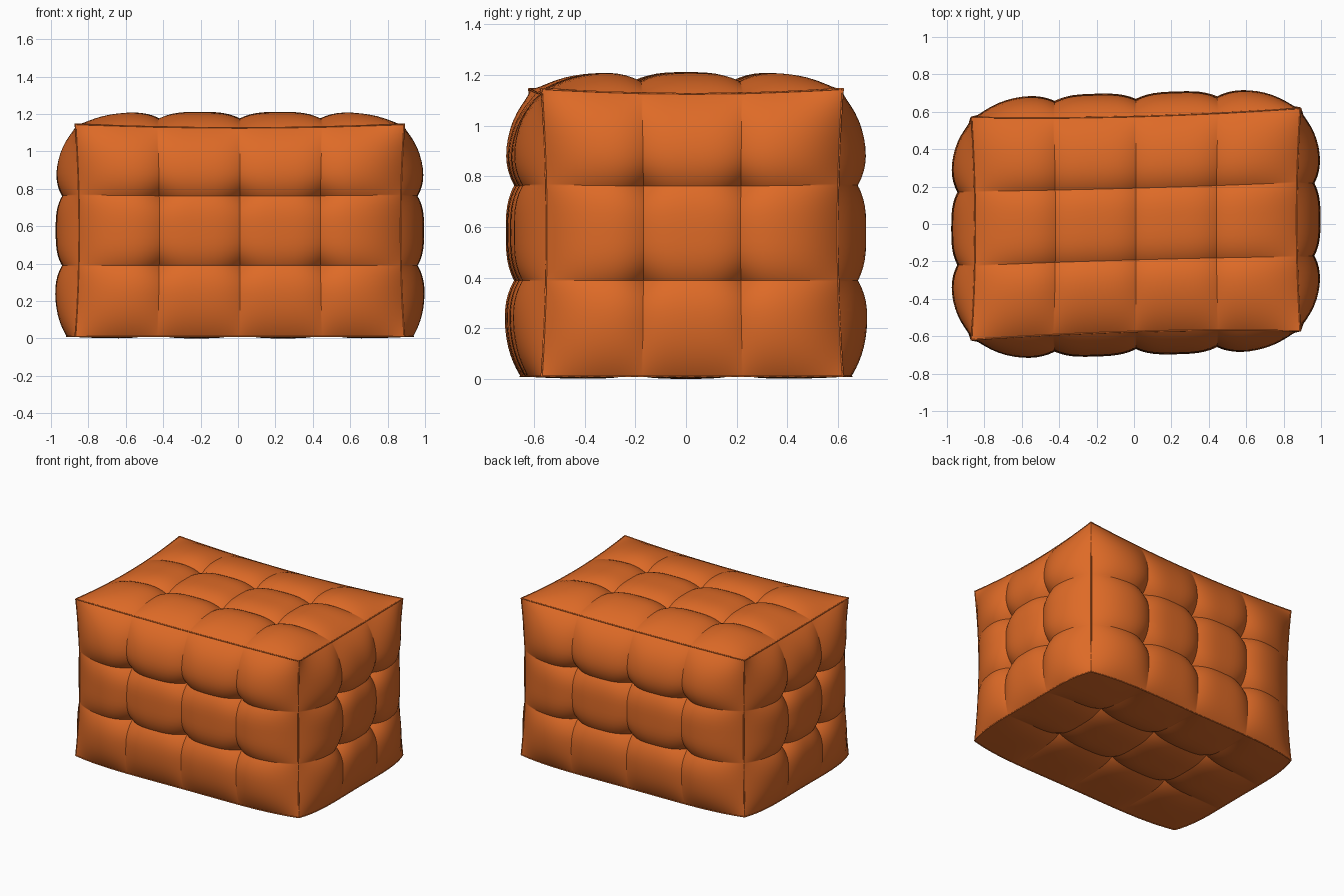
import bpy, bmesh, math
from itertools import product
from mathutils import Vector

old = bpy.data.objects.get("Cube")
if old:
    bpy.data.objects.remove(old, do_unlink=True)

HALF = Vector((0.88, 0.595, 0.568))     # half size between the corner seams
CENTRE = Vector((0.01, 0, 0.578))
CELLS = (4, 3, 3)                       # tufted cells along each axis
STEPS = 16                              # mesh steps per cell
PINCH = 0.02                            # how far the edges sag between corners
BOW = 0.065                             # how far the bottom edges spread out

# Puff settings: height at tuft points, along seams, and cell centre correction
SIDE = (0.02, 0.07, -0.035)
TOP = (0.01, 0.04, -0.005)
BOTTOM = (-0.05, 0.035, -0.01)

fabric = bpy.data.materials.new("orange_fabric")
fabric.use_nodes = True
orange = (0.73, 0.145, 0.02, 1)
fabric.diffuse_color = orange
bsdf = fabric.node_tree.nodes["Principled BSDF"]
bsdf.inputs["Base Color"].default_value = orange
bsdf.inputs["Roughness"].default_value = 0.8


def place(n):
    """Map a point of the unit box to the pinched, slightly skewed block."""
    p = Vector()
    for i in range(3):
        a, b = n[i - 1], n[i - 2]
        sag = PINCH * (1 - a * a * b * b)
        if i < 2:
            sag -= BOW * max(0, -n[2]) ** 4 * (1 - n[1 - i] ** 4)
        elif n[2] < 0:
            sag = 0
        p[i] = n[i] * (HALF[i] - sag)
    p.y += 0.028 * p.x
    return p + CENTRE


def cell_bulge(u, cells):
    """Zero on inner seams, one in cell middles and out to the block edge."""
    if u < 0.5 or u > cells - 0.5:
        return 1
    return 1 - abs(2 * (u % 1) - 1) ** 3.2


def edge_rise(u, cells):
    r = min(1, u, cells - u)
    return 1 - (1 - r) ** 3.3


def puff(u, v, cu, cv, shape):
    tuft, seam, centre = shape
    bu, bv = cell_bulge(u, cu), cell_bulge(v, cv)
    height = tuft + seam * (bu + bv) + centre * bu * bv
    return height * edge_rise(u, cu) * edge_rise(v, cv)


def samples(cells):
    """Cell coordinates packed closer together near the seams."""
    steps = [0.5 - 0.5 * math.cos(math.pi * k / STEPS) for k in range(STEPS)]
    return [c + s for c in range(cells) for s in steps] + [cells]


# Tufted block, one padded panel per side
bm = bmesh.new()
for axis, sign in product(range(3), (-1, 1)):
    i, j = (axis + 1) % 3, (axis + 2) % 3
    shape = SIDE if axis < 2 else (TOP if sign > 0 else BOTTOM)
    grid = []
    for u in samples(CELLS[i]):
        row = []
        for v in samples(CELLS[j]):
            n = Vector()
            n[axis] = sign
            n[i] = 2 * u / CELLS[i] - 1
            n[j] = 2 * v / CELLS[j] - 1
            p = place(n)
            p[axis] += sign * puff(u, v, CELLS[i], CELLS[j], shape)
            row.append(bm.verts.new(p))
        grid.append(row)
    for r0, r1 in zip(grid, grid[1:]):
        for k in range(len(r0) - 1):
            quad = [r0[k], r1[k], r1[k + 1], r0[k + 1]]
            bm.faces.new(quad if sign > 0 else quad[::-1])
bmesh.ops.remove_doubles(bm, verts=bm.verts[:], dist=0.0001)
mesh = bpy.data.meshes.new("tufted_cushion")
bm.to_mesh(mesh)
bm.free()
mesh.materials.append(fabric)
cushion = bpy.data.objects.new("tufted_cushion", mesh)
bpy.context.collection.objects.link(cushion)
bpy.context.view_layer.objects.active = cushion
cushion.select_set(True)
bpy.ops.object.shade_smooth_by_angle(angle=math.radians(35))

# Thin stitched piping along the twelve edges
curve = bpy.data.curves.new("edge_piping", "CURVE")
curve.dimensions = "3D"
curve.bevel_depth = 0.004
curve.bevel_resolution = 1
for axis in range(3):
    for a, b in product((-1, 1), repeat=2):
        count = 25
        spline = curve.splines.new("POLY")
        spline.points.add(count - 1)
        for k, point in enumerate(spline.points):
            n = Vector()
            n[axis] = 2 * k / (count - 1) - 1
            n[(axis + 1) % 3] = a
            n[(axis + 2) % 3] = b
            point.co = (*place(n), 1)
curve.materials.append(fabric)
piping = bpy.data.objects.new("edge_piping", curve)
bpy.context.collection.objects.link(piping)
